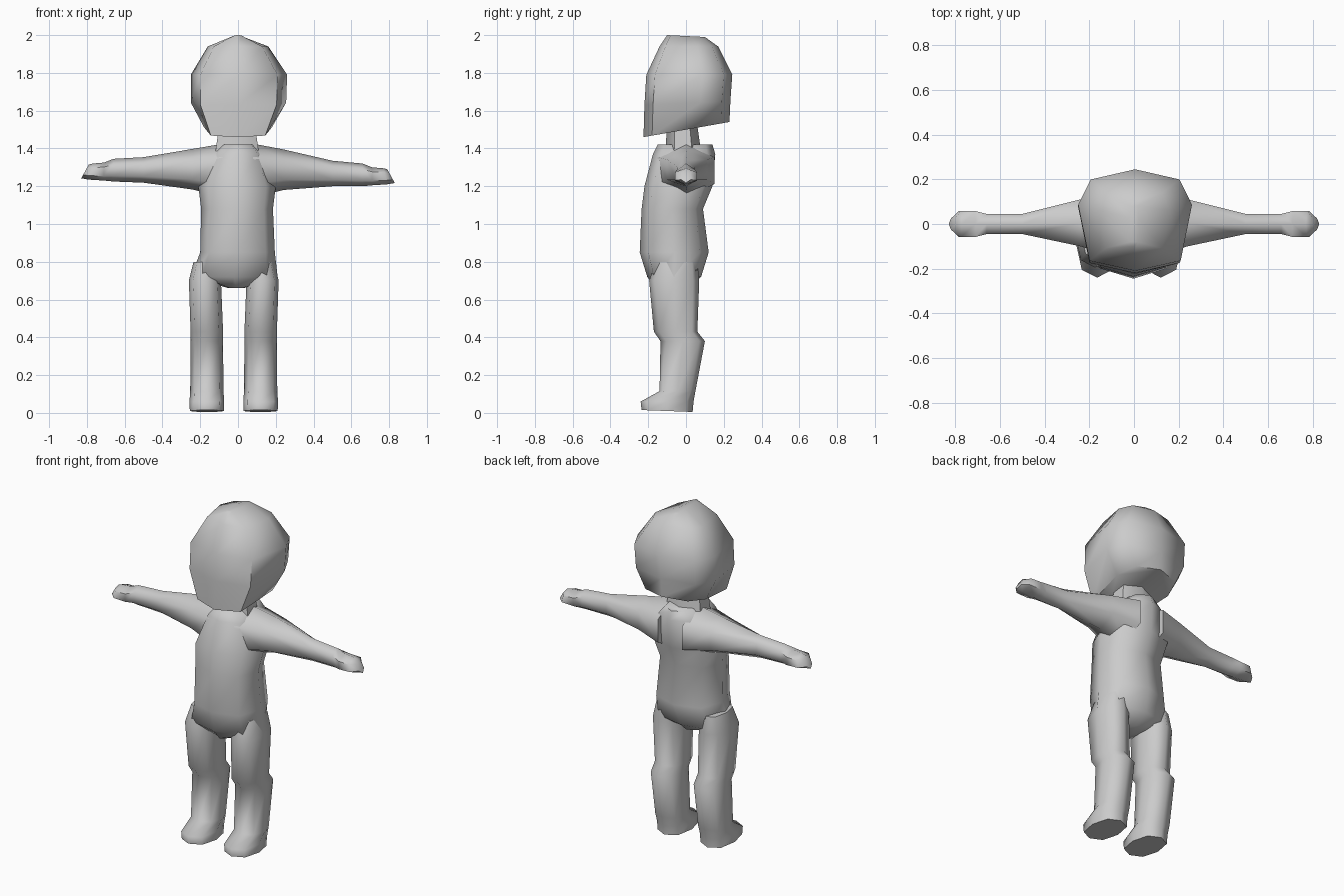
import bpy, bmesh, math
from mathutils import Vector

cube = bpy.data.objects.get("Cube")
if cube:
    bpy.data.objects.remove(cube)

clay = bpy.data.materials.new("grey clay")
clay.use_nodes = True
clay.diffuse_color = (0.6, 0.6, 0.6, 1)
clay.node_tree.nodes["Principled BSDF"].inputs["Base Color"].default_value = (0.6, 0.6, 0.6, 1)

# Unit cross-sections
HEX = [(math.sin(i * math.pi / 3), -math.cos(i * math.pi / 3)) for i in range(6)]
HEX = [(x / 0.866, y) for x, y in HEX]
OCT = [(0, -1), (0.75, -0.75), (1, 0), (0.75, 0.75), (0, 1), (-0.75, 0.75), (-1, 0), (-0.75, -0.75)]
SKULL = [(0, -1), (0.8, -0.8), (1, 0.3), (0.78, 0.8), (0, 1), (-0.78, 0.8), (-1, 0.3), (-0.8, -0.8)]


def loft(name, section, rings, along="z"):
    """Skin rings of (position, a0, a1, b0, b1, lean); lean tilts the ring with its b direction."""
    bm = bmesh.new()
    loops = []
    for t, a0, a1, b0, b1, lean in rings:
        loop = []
        for u, v in section:
            a = (a0 + a1) / 2 + u * (a1 - a0) / 2
            b = (b0 + b1) / 2 + v * (b1 - b0) / 2
            p = t + lean * v
            loop.append(bm.verts.new(Vector((a, b, p) if along == "z" else (p, a, b))))
        loops.append(loop)
    n = len(section)
    for low, high in zip(loops, loops[1:]):
        for i in range(n):
            j = (i + 1) % n
            bm.faces.new((low[i], low[j], high[j], high[i]))
    bm.faces.new(loops[0][::-1])
    bm.faces.new(loops[-1])
    bmesh.ops.recalc_face_normals(bm, faces=bm.faces)
    mesh = bpy.data.meshes.new(name)
    bm.to_mesh(mesh)
    bm.free()
    mesh.materials.append(clay)
    obj = bpy.data.objects.new(name, mesh)
    bpy.context.collection.objects.link(obj)
    bpy.ops.object.select_all(action="DESELECT")
    obj.select_set(True)
    bpy.context.view_layer.objects.active = obj
    bpy.ops.object.shade_smooth_by_angle(angle=math.radians(65))
    return obj


# Head, with its underside rising to the back
loft("head", SKULL, [
    (1.50, -0.18, 0.18, -0.225, 0.23, 0.04),
    (1.64, -0.25, 0.255, -0.22, 0.235, 0.01),
    (1.79, -0.25, 0.26, -0.21, 0.245, 0),
    (1.94, -0.16, 0.16, -0.14, 0.17, 0),
    (1.995, -0.02, 0.02, -0.10, 0.10, -0.005)])

loft("neck", HEX, [
    (1.38, -0.12, 0.11, -0.11, 0.08, 0),
    (1.52, -0.10, 0.09, -0.10, 0.06, 0)])

# Torso, from crotch to collar
loft("torso", OCT, [
    (0.66, -0.05, 0.03, -0.16, 0.01, 0),
    (0.72, -0.25, 0.21, -0.205, 0.08, 0),
    (0.85, -0.20, 0.195, -0.245, 0.12, 0),
    (1.08, -0.195, 0.185, -0.235, 0.09, 0),
    (1.20, -0.21, 0.20, -0.22, 0.14, 0),
    (1.37, -0.14, 0.14, -0.175, 0.155, 0),
    (1.42, -0.09, 0.09, -0.15, 0.14, 0)])

# Arms with mitten hands; the right one is held slightly higher
for side, sign, lift in (("left", 1, 0), ("right", -1, 0.025)):
    rings = [
        (0.08, -0.15, 0.15, 1.14, 1.425, 0),
        (0.24, -0.10, 0.11, 1.18, 1.395, 0),
        (0.50, -0.045, 0.045, 1.20, 1.335, 0),
        (0.66, -0.045, 0.045, 1.20, 1.32, 0),
        (0.71, -0.058, 0.058, 1.205, 1.30, 0),
        (0.78, -0.058, 0.058, 1.21, 1.295, -0.01),
        (0.81, -0.025, 0.025, 1.217, 1.29, -0.02)]
    raised = []
    for x, y0, y1, z0, z1, lean in rings:
        up = lift * min(1, max(0, (x - 0.2) / 0.4))
        raised.append((sign * x, y0, y1, z0 + up, z1 + up, sign * lean))
    loft(side + "_arm", HEX, raised, along="x")

# Legs with stepped knees and blunt feet
for side, x in (("left", 0.12), ("right", -0.165)):
    outer = 0.01 if side == "left" else -0.01
    loft(side + "_leg", OCT, [
        (0.01, x - 0.09, x + 0.09, -0.235, 0.035, -0.005),
        (0.06, x - 0.092, x + 0.092, -0.24, 0.04, 0),
        (0.115, x - 0.088, x + 0.088, -0.14, 0.05, 0),
        (0.38, x - 0.086, x + 0.086, -0.135, 0.10, 0),
        (0.43, x - 0.086, x + 0.086, -0.17, 0.06, 0),
        (0.70, x - 0.085 + outer, x + 0.085 + outer, -0.195, 0.07, 0),
        (0.80, x - 0.07, x + 0.07, -0.16, 0.06, 0)])
